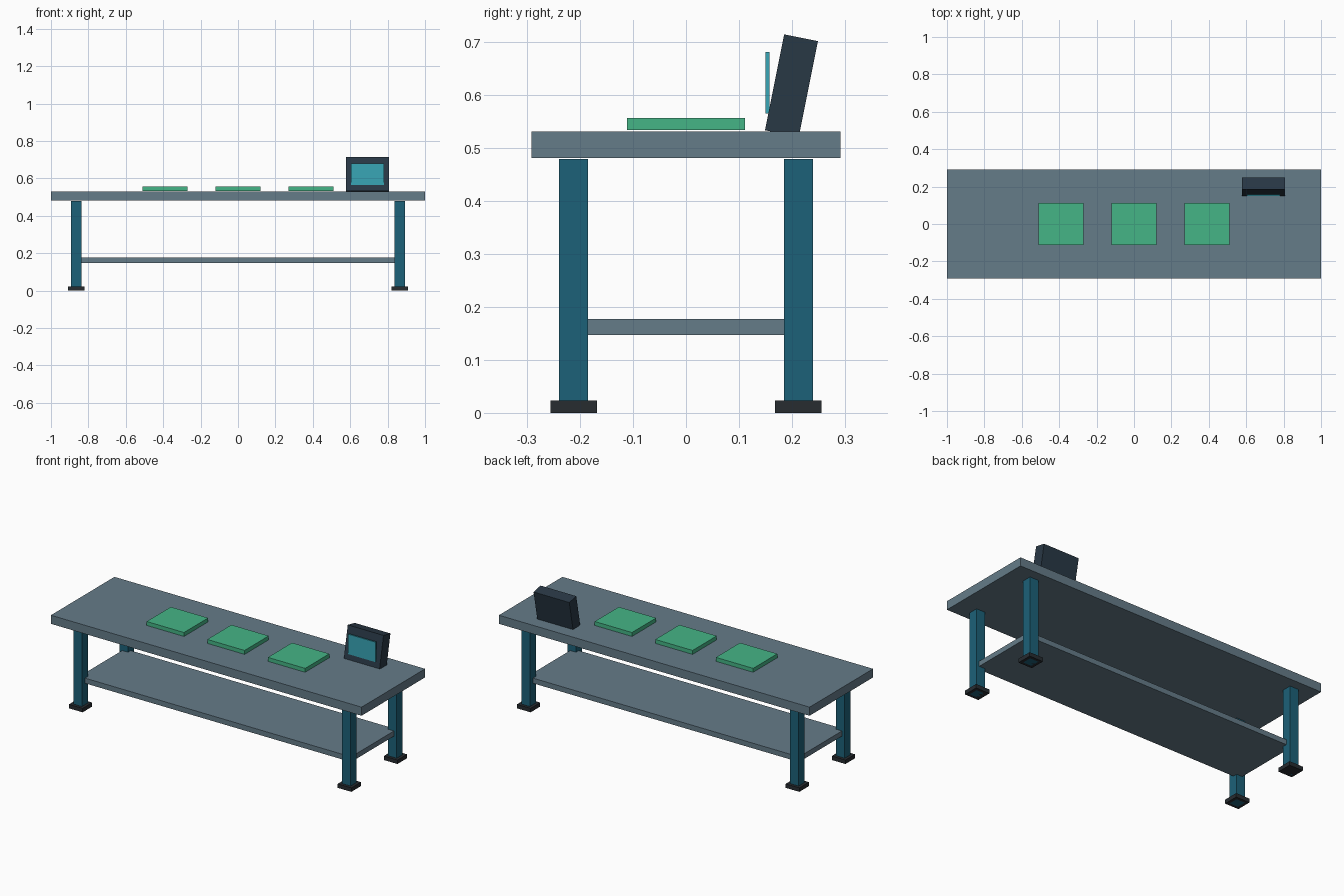
import bpy
from math import radians

if "Cube" in bpy.data.objects:
    bpy.data.objects.remove(bpy.data.objects["Cube"])


def material(name, rgb):
    mat = bpy.data.materials.new(name)
    mat.diffuse_color = (*rgb, 1)
    mat.use_nodes = True
    mat.node_tree.nodes["Principled BSDF"].inputs["Base Color"].default_value = mat.diffuse_color
    return mat


slate = material("slate", (0.13, 0.20, 0.25))
blue = material("blue", (0.012, 0.12, 0.19))
rubber = material("rubber", (0.02, 0.025, 0.03))
green = material("green", (0.06, 0.46, 0.24))
casing = material("casing", (0.022, 0.04, 0.06))
teal = material("teal", (0.04, 0.38, 0.47))


def box(name, centre, size, mat, tilt=0):
    bpy.ops.mesh.primitive_cube_add(size=1, location=centre, rotation=(radians(tilt), 0, 0))
    ob = bpy.context.object
    ob.name = name
    ob.scale = size
    ob.data.materials.append(mat)
    return ob


# Worktop and lower shelf
box("worktop", (0, 0, 0.506), (2, 0.584, 0.05), slate)
box("lower_shelf", (0, 0, 0.162), (1.75, 0.42, 0.03), slate)

# Legs with feet
for sx, side in ((-1, "left"), (1, "right")):
    for sy, end in ((-1, "front"), (1, "back")):
        x, y = sx * 0.865, sy * 0.212
        box(f"{end}_{side}_leg", (x, y, 0.2395), (0.055, 0.055, 0.479), blue)
        box(f"{end}_{side}_foot", (x, y, 0.0115), (0.088, 0.088, 0.023), rubber)

# Work mats
for i in (-1, 0, 1):
    box(f"work_mat_{i + 2}", (i * 0.39, 0, 0.545), (0.24, 0.222, 0.023), green)

# Tilted monitor with upright screen
box("monitor_casing", (0.692, 0.199, 0.6175), (0.23, 0.065, 0.1845), casing, -11.3)
box("monitor_screen", (0.692, 0.154, 0.623), (0.175, 0.008, 0.116), teal)
